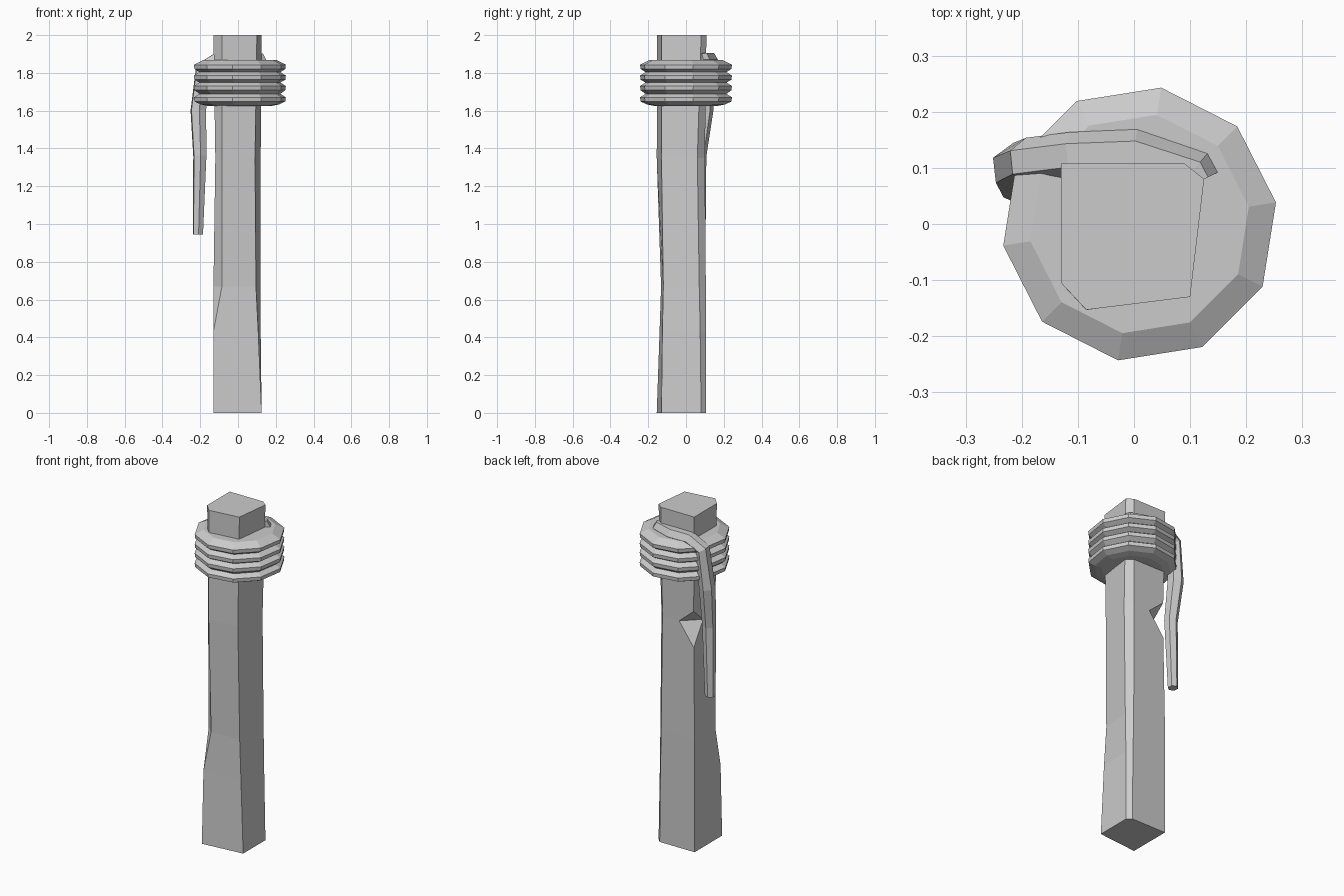
import bpy, bmesh, math
from mathutils import Vector

cube = bpy.data.objects.get("Cube")
if cube:
    bpy.data.objects.remove(cube, do_unlink=True)

grey = bpy.data.materials.new("plain grey")
grey.use_nodes = True
GREY = (0.6, 0.6, 0.6, 1)
grey.diffuse_color = GREY
grey.node_tree.nodes["Principled BSDF"].inputs["Base Color"].default_value = GREY


def finish(bm, name):
    bmesh.ops.remove_doubles(bm, verts=bm.verts, dist=0.0005)
    bmesh.ops.recalc_face_normals(bm, faces=bm.faces)
    mesh = bpy.data.meshes.new(name)
    bm.to_mesh(mesh)
    bm.free()
    mesh.materials.append(grey)
    ob = bpy.data.objects.new(name, mesh)
    bpy.context.collection.objects.link(ob)
    return ob


def loft(name, rings):
    """Skin a stack of equal-length rings and cap both ends."""
    bm = bmesh.new()
    loops = [[bm.verts.new(p) for p in ring] for ring in rings]
    n = len(loops[0])
    for low, high in zip(loops, loops[1:]):
        for i in range(n):
            j = (i + 1) % n
            bm.faces.new((low[i], low[j], high[j], high[i]))
    bm.faces.new(loops[0][::-1])
    bm.faces.new(loops[-1])
    return finish(bm, name)


# Post: worn six-sided timber whose front right corner is only cut higher up
sections = [
    (0.00, [(-.13, .105), (.10, .105), (.125, .08), (.125, -.13), (-.13, -.155), (-.13, -.155)]),
    (0.43, [(-.13, .105), (.095, .105), (.12, .075), (.107, -.125), (-.13, -.14), (-.13, -.14)]),
    (0.67, [(-.13, .105), (.09, .105), (.12, .07), (.095, -.12), (-.085, -.132), (-.13, -.09)]),
    (1.35, [(-.12, .10), (.085, .10), (.12, .06), (.09, -.13), (-.085, -.155), (-.12, -.105)]),
    (2.00, [(-.13, .108), (.09, .108), (.125, .08), (.10, -.13), (-.085, -.153), (-.13, -.105)]),
]
post = loft("post", [[(x, y, z) for x, y in pts] for z, pts in sections])

# Chip knocked out of the back right corner
p, q = Vector((-.025, .10, 1.35)), Vector((-.12, .01, 1.35))
mid = (p + q) / 2
tips = [Vector((-.12, .10, z)) for z in (1.43, 1.22)]
bm = bmesh.new()
for v in [p + (p - q) * .5, q + (q - p) * .5] + [t + (t - mid) for t in tips]:
    bm.verts.new(v)
bmesh.ops.convex_hull(bm, input=bm.verts)
cutter = finish(bm, "chip_cutter")
cutter.hide_render = True
chip = post.modifiers.new("chip", "BOOLEAN")
chip.operation = "DIFFERENCE"
chip.solver = "EXACT"
chip.object = cutter
bpy.context.view_layer.objects.active = post
bpy.ops.object.modifier_apply(modifier=chip.name)
bpy.data.objects.remove(cutter, do_unlink=True)

# Rope binding: four stacked ten-sided coils
profile = [(.17, 1.625), (.21, 1.633)]
for z in (1.66, 1.72, 1.775, 1.832):
    profile += [(.244, z - .011), (.246, z + .011), (.217, z + .029)]
profile[-1] = (.197, 1.868)


def coil_ring(radius, z):
    angles = [math.radians(9 + 36 * i) for i in range(10)]
    return [(radius * math.cos(a) + .01, radius * math.sin(a), z) for a in angles]


loft("rope_coils", [coil_ring(r, z) for r, z in profile])

# Loose rope end: lies across the top coil, then hangs down the back right
path = [(.115, .075, 1.87), (.105, .095, 1.87), (0, .127, 1.87), (-.11, .122, 1.87),
        (-.188, .112, 1.825), (-.21, .10, 1.6), (-.202, .07, 1.36), (-.212, .075, .945)]
sizes = [.038, .04, .042, .042, .042, .045, .038, .029]
curve = bpy.data.curves.new("rope_end", "CURVE")
curve.dimensions = "3D"
curve.bevel_depth = 1
curve.bevel_resolution = 1
curve.use_fill_caps = True
spline = curve.splines.new("POLY")
spline.points.add(len(path) - 1)
for point, co, size in zip(spline.points, path, sizes):
    point.co = (*co, 1)
    point.radius = size
curve.materials.append(grey)
rope = bpy.data.objects.new("rope_end", curve)
bpy.context.collection.objects.link(rope)
bpy.ops.object.select_all(action="DESELECT")
rope.select_set(True)
bpy.context.view_layer.objects.active = rope
bpy.ops.object.convert(target="MESH")
for face in rope.data.polygons:
    face.use_smooth = False
